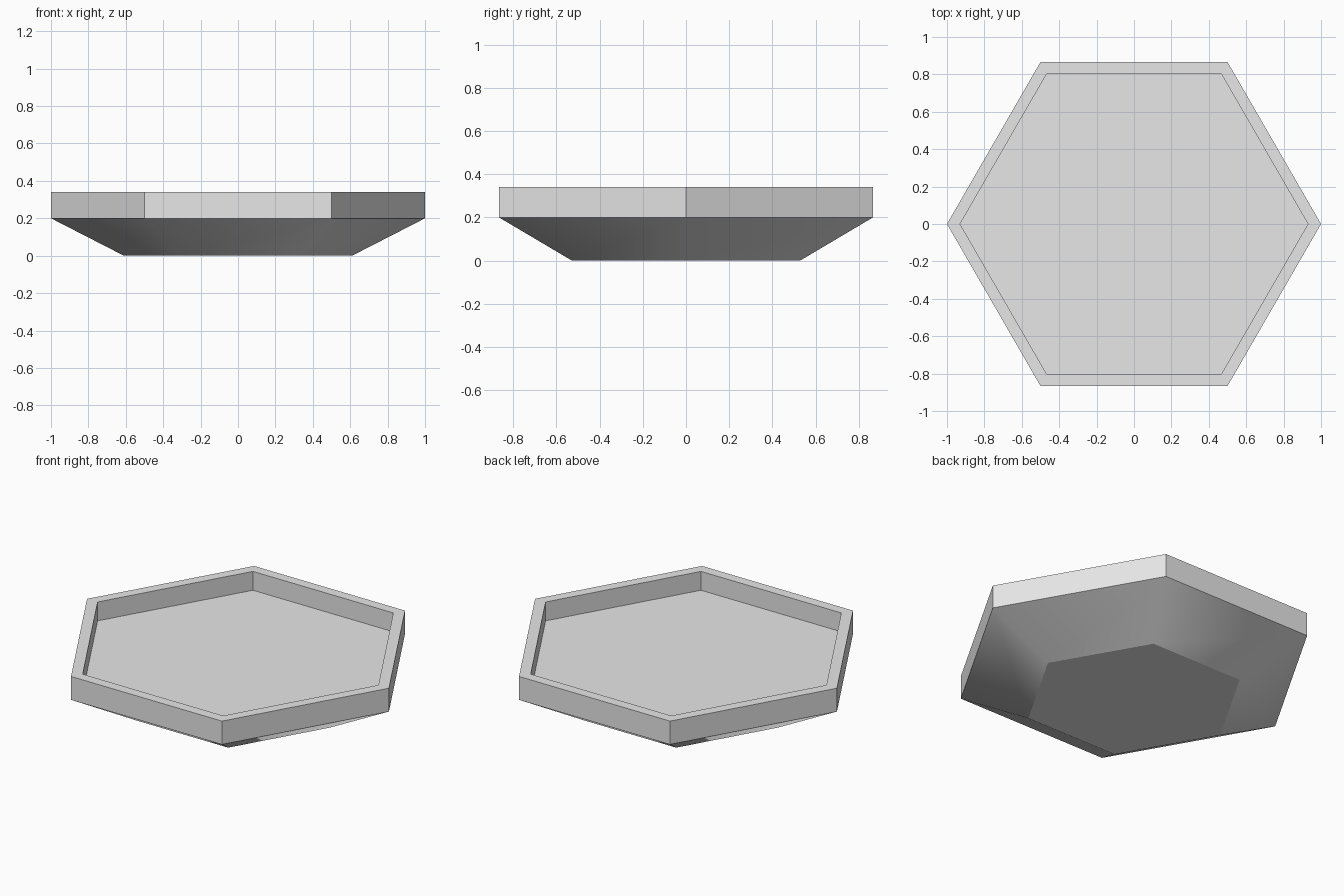
import bpy
import bmesh
import math

if "Cube" in bpy.data.objects:
    bpy.data.objects.remove(bpy.data.objects["Cube"], do_unlink=True)

# Single light grey material
grey = bpy.data.materials.new("light_grey")
grey.use_nodes = True
colour = (0.8, 0.8, 0.8, 1.0)
grey.diffuse_color = colour
grey.node_tree.nodes["Principled BSDF"].inputs["Base Color"].default_value = colour

# (corner radius, height) of each ring, from the foot up the outside and down into the tray
SIDES = 6
PROFILE = [(0.61, 0.0), (1.0, 0.2), (1.0, 0.34), (0.93, 0.34), (0.93, 0.227)]

bm = bmesh.new()
rings = []
for radius, z in PROFILE:
    rings.append([bm.verts.new((radius * math.cos(math.tau * i / SIDES),
                                radius * math.sin(math.tau * i / SIDES), z))
                  for i in range(SIDES)])

# Foot, walls and tray floor
bm.faces.new(rings[0][::-1])
for low, high in zip(rings, rings[1:]):
    for i in range(SIDES):
        j = (i + 1) % SIDES
        bm.faces.new((low[i], low[j], high[j], high[i]))
bm.faces.new(rings[-1])
bmesh.ops.recalc_face_normals(bm, faces=bm.faces)

mesh = bpy.data.meshes.new("hexagonal_tray")
bm.to_mesh(mesh)
bm.free()
mesh.materials.append(grey)
tray = bpy.data.objects.new("hexagonal_tray", mesh)
bpy.context.collection.objects.link(tray)

# Soft sloping underside, crisp rim and foot
bpy.ops.object.select_all(action='DESELECT')
tray.select_set(True)
bpy.context.view_layer.objects.active = tray
bpy.ops.object.shade_smooth_by_angle(angle=math.radians(30))
